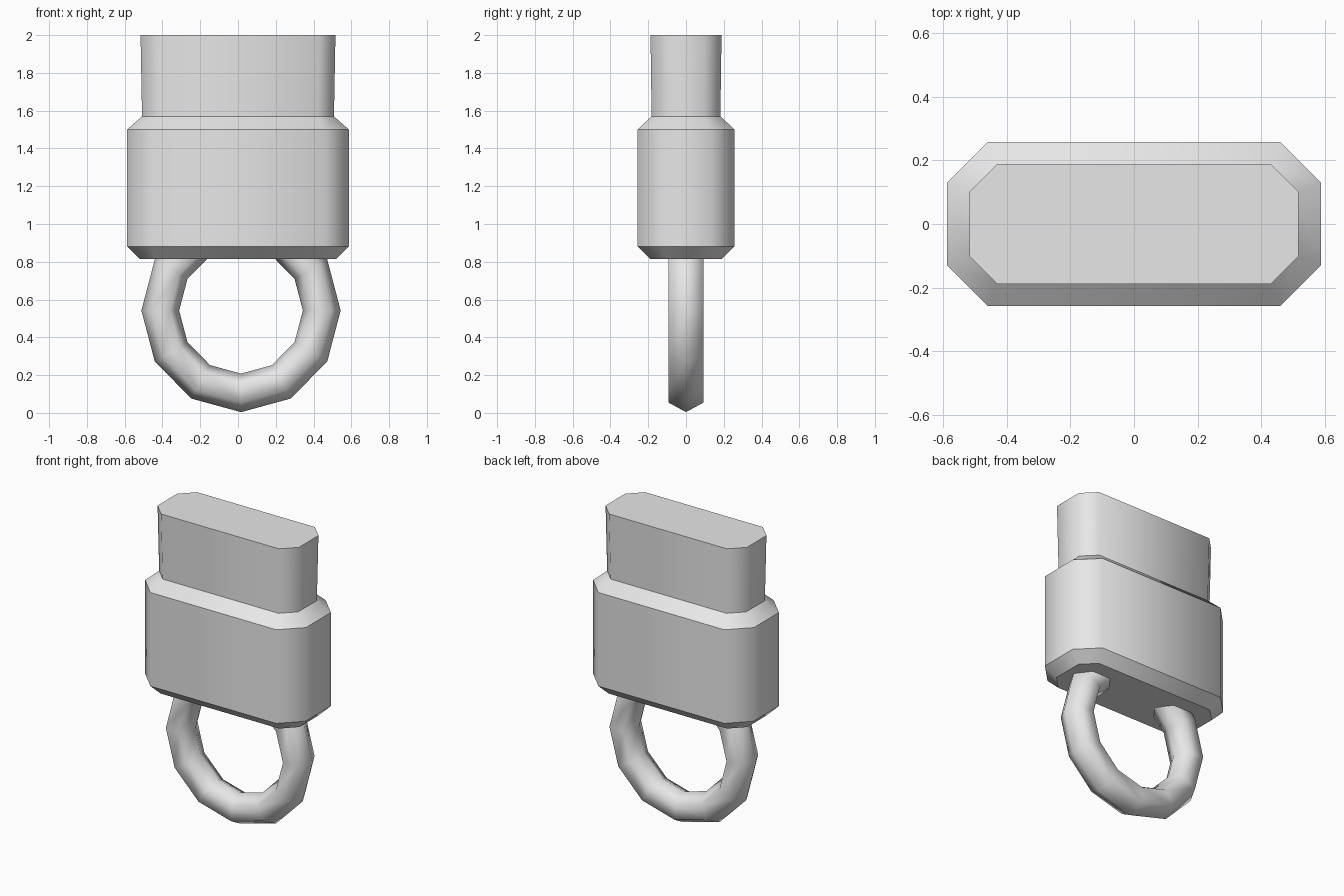
import bpy, bmesh, math

if "Cube" in bpy.data.objects:
    bpy.data.objects.remove(bpy.data.objects["Cube"])

grey = bpy.data.materials.new("grey plastic")
grey.diffuse_color = (0.8, 0.8, 0.8, 1)
grey.use_nodes = True
grey.node_tree.nodes["Principled BSDF"].inputs["Base Color"].default_value = grey.diffuse_color


def finish(name, bm):
    bmesh.ops.recalc_face_normals(bm, faces=bm.faces)
    mesh = bpy.data.meshes.new(name)
    bm.to_mesh(mesh)
    bm.free()
    mesh.materials.append(grey)
    obj = bpy.data.objects.new(name, mesh)
    bpy.context.collection.objects.link(obj)
    return obj


def bridge(bm, a, b):
    for i in range(len(a)):
        j = (i + 1) % len(a)
        bm.faces.new((a[i], a[j], b[j], b[i])).smooth = True


# Case: chamfered rectangle sections (half x, half y, chamfer, z), stacked upward
sections = [(0.52, 0.19, 0.087, 0.815), (0.587, 0.257, 0.127, 0.882),
            (0.587, 0.257, 0.127, 1.50), (0.508, 0.182, 0.085, 1.57),
            (0.516, 0.188, 0.086, 2.0)]
bm = bmesh.new()
loops = []
for x, y, c, z in sections:
    quarter = [(x, y - c), (x - c, y)]
    pts = (quarter + [(-u, v) for u, v in reversed(quarter)]
           + [(-u, -v) for u, v in quarter] + [(u, -v) for u, v in reversed(quarter)])
    loops.append([bm.verts.new((u, v, z)) for u, v in pts])
for a, b in zip(loops, loops[1:]):
    bridge(bm, a, b)
bm.faces.new(loops[0])
bm.faces.new(loops[-1])
# Horizontal rims stay crisp, upright corners stay soft
for e in bm.edges:
    e.smooth = abs(e.verts[0].co.z - e.verts[1].co.z) > 0.01
finish("case", bm)

# Loop: twelve-sided ring with a six-sided tube
bm = bmesh.new()
rings = []
for i in range(12):
    a = math.tau * i / 12
    ring = []
    for k in range(6):
        t = math.tau * k / 6
        r = 0.4275 + 0.1 * math.cos(t)
        ring.append(bm.verts.new((0.016 + r * math.cos(a), 0.108 * math.sin(t),
                                  0.542 + 1.02 * r * math.sin(a))))
    rings.append(ring)
for i in range(12):
    bridge(bm, rings[i], rings[(i + 1) % 12])
finish("key_loop", bm)
